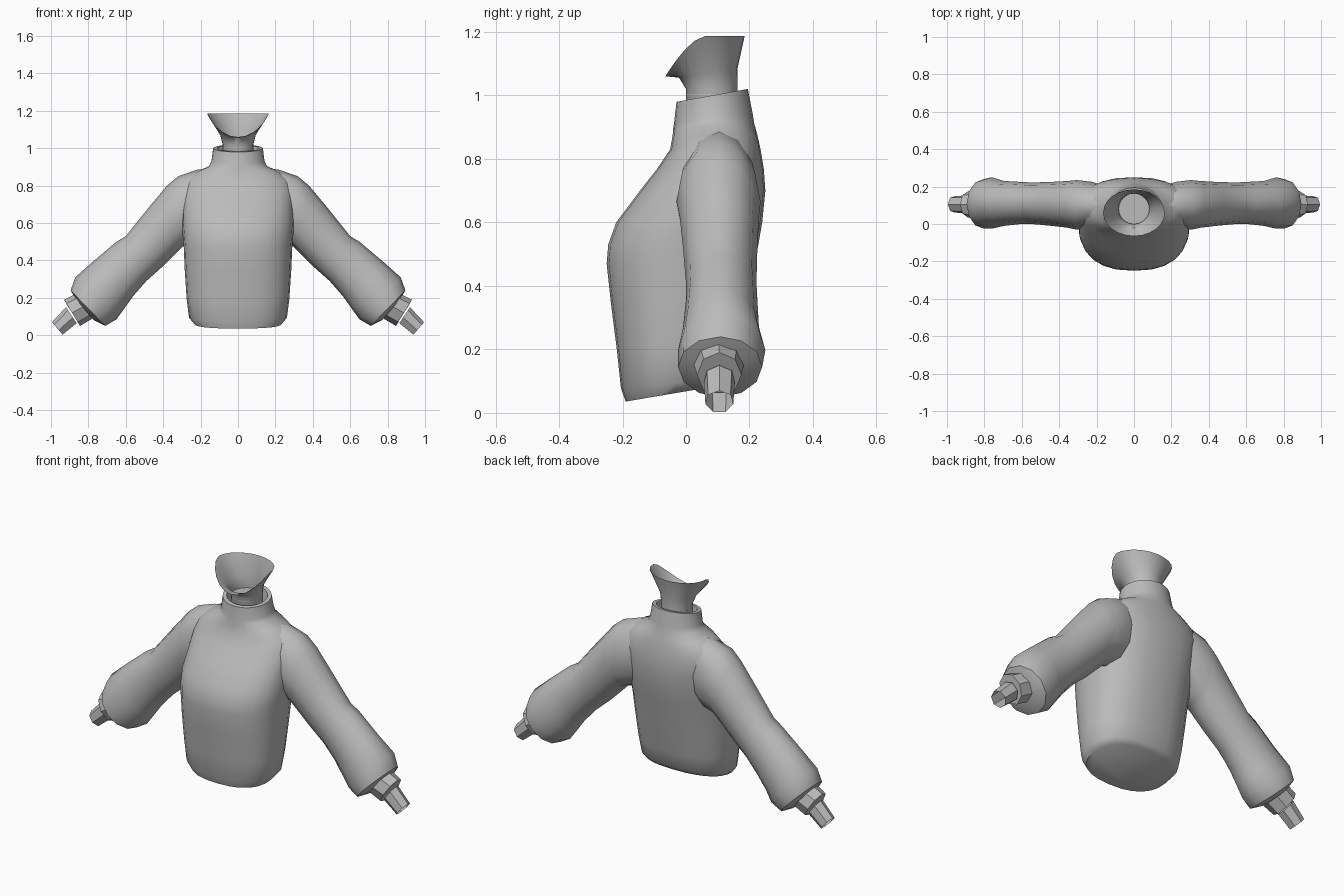
import bpy, bmesh, math
from mathutils import Vector

if "Cube" in bpy.data.objects:
    bpy.data.objects.remove(bpy.data.objects["Cube"])

grey = bpy.data.materials.new("plain_grey")
grey.diffuse_color = (0.5, 0.5, 0.5, 1)
grey.use_nodes = True
grey.node_tree.nodes["Principled BSDF"].inputs["Base Color"].default_value = grey.diffuse_color


def loft(name, rings, cap_start=False, cap_end=False, mirror=False, angle=50):
    """Skin a list of equally sized point rings."""
    bm = bmesh.new()
    vr = [[bm.verts.new(p) for p in r] for r in rings]
    n = len(vr[0])
    for a, b in zip(vr, vr[1:]):
        for i in range(n):
            j = (i + 1) % n
            bm.faces.new((a[i], a[j], b[j], b[i]))
    if cap_start:
        bm.faces.new(vr[0][::-1])
    if cap_end:
        bm.faces.new(vr[-1])
    bmesh.ops.recalc_face_normals(bm, faces=bm.faces)
    me = bpy.data.meshes.new(name)
    bm.to_mesh(me)
    bm.free()
    ob = bpy.data.objects.new(name, me)
    bpy.context.collection.objects.link(ob)
    me.materials.append(grey)
    if mirror:
        ob.modifiers.new("mirror", 'MIRROR')
    bpy.ops.object.select_all(action='DESELECT')
    ob.select_set(True)
    bpy.context.view_layer.objects.active = ob
    bpy.ops.object.shade_smooth_by_angle(angle=math.radians(angle))
    return ob


def level_ring(z, half, front, back, slope=0.0, power=2.0, n=24):
    """Rounded horizontal ring, rising towards the back by slope."""
    mid, depth = (front + back) / 2, (back - front) / 2
    pts = []
    for i in range(n):
        c, s = math.cos(2 * math.pi * i / n), math.sin(2 * math.pi * i / n)
        x = half * math.copysign(abs(c) ** (2 / power), c)
        y = depth * math.copysign(abs(s) ** (2 / power), s)
        pts.append((x, mid + y, z + slope * y))
    return pts


def arm_ring(upper, lower, front, back, n=12):
    """Ring around the arm through an upper and a lower (x, z) point."""
    u, l = Vector((upper[0], 0, upper[1])), Vector((lower[0], 0, lower[1]))
    mid, half = (u + l) / 2, (u - l) / 2
    pts = []
    for i in range(n):
        a = 2 * math.pi * i / n
        p = mid + half * math.cos(a)
        p.y = (front + back) / 2 + (back - front) / 2 * math.sin(a)
        pts.append(p)
    return pts


# Sweater body with standing collar: z, half width, front, back, slope, power
body = [
    (.062, .235, -.19, .12, .17, 2.4), (.095, .262, -.205, .14, .1, 2.4),
    (.20, .275, -.218, .16, 0, 2.4), (.35, .285, -.237, .19, 0, 2.4),
    (.47, .29, -.25, .215, 0, 2.4), (.53, .295, -.245, .228, 0, 2.4),
    (.60, .30, -.22, .24, 0, 2.4), (.70, .30, -.145, .25, 0, 2.4),
    (.77, .30, -.09, .245, 0, 2.4), (.83, .28, -.05, .235, 0, 2.3),
    (.875, .22, -.042, .225, 0, 2.2), (.905, .155, -.04, .215, .05, 2),
    (.93, .142, -.037, .21, .1, 2), (1.0, .133, -.03, .195, .18, 2),
    (1.0, .112, -.01, .175, .18, 2), (.93, .10, 0, .165, .1, 2),
]
loft("sweater_body", [level_ring(*r) for r in body], cap_start=True)

# Puffed sleeves
sleeve = [
    ((.10, .90), (.16, .52), .02, .19), ((.22, .885), (.22, .50), -.02, .225),
    ((.32, .85), (.29, .48), -.03, .235), ((.38, .80), (.33, .44), -.02, .23),
    ((.48, .68), (.40, .37), -.01, .225), ((.60, .53), (.49, .29), 0, .222),
    ((.65, .50), (.56, .21), 0, .225), ((.78, .39), (.61, .14), -.01, .23),
    ((.87, .31), (.65, .085), -.025, .25), ((.895, .24), (.71, .05), -.025, .24),
    ((.865, .19), (.77, .08), .02, .20),
]
loft("sleeve", [arm_ring(*r) for r in sleeve], cap_start=True, cap_end=True, mirror=True)

# Ribbed cuffs
cuff = [
    ((.85, .23), (.76, .10), .02, .185), ((.93, .19), (.845, .05), .035, .175),
    ((.91, .155), (.865, .085), .06, .145),
]
loft("cuff", [arm_ring(*r, n=8) for r in cuff], cap_end=True, mirror=True, angle=35)

# Open wrist stubs
wrist = [((.92, .15), (.86, .06), .055, .155), ((.995, .07), (.935, 0), .06, .15)]
loft("wrist", [arm_ring(*r, n=7) for r in wrist], mirror=True, angle=35)


# Neck flaring into an open jaw line that dips at the front
def jaw_ring(n=24):
    pts = []
    for i in range(n):
        a = 2 * math.pi * i / n
        s = math.sin(a)
        y = .06 + (.125 * s)
        z = 1.187 - (.127 * (-s) ** 1.6 if s < 0 else 0)
        pts.append((.165 * math.cos(a), y, z))
    return pts


neck = [
    level_ring(.90, .085, 0, .165), level_ring(1.02, .082, 0, .162),
    level_ring(1.07, .095, -.022, .162, .15), jaw_ring(),
]
loft("neck", neck)
loft("neck_plug", [level_ring(1.0, .083, 0, .163), level_ring(1.005, .083, 0, .163)],
     cap_end=True)
